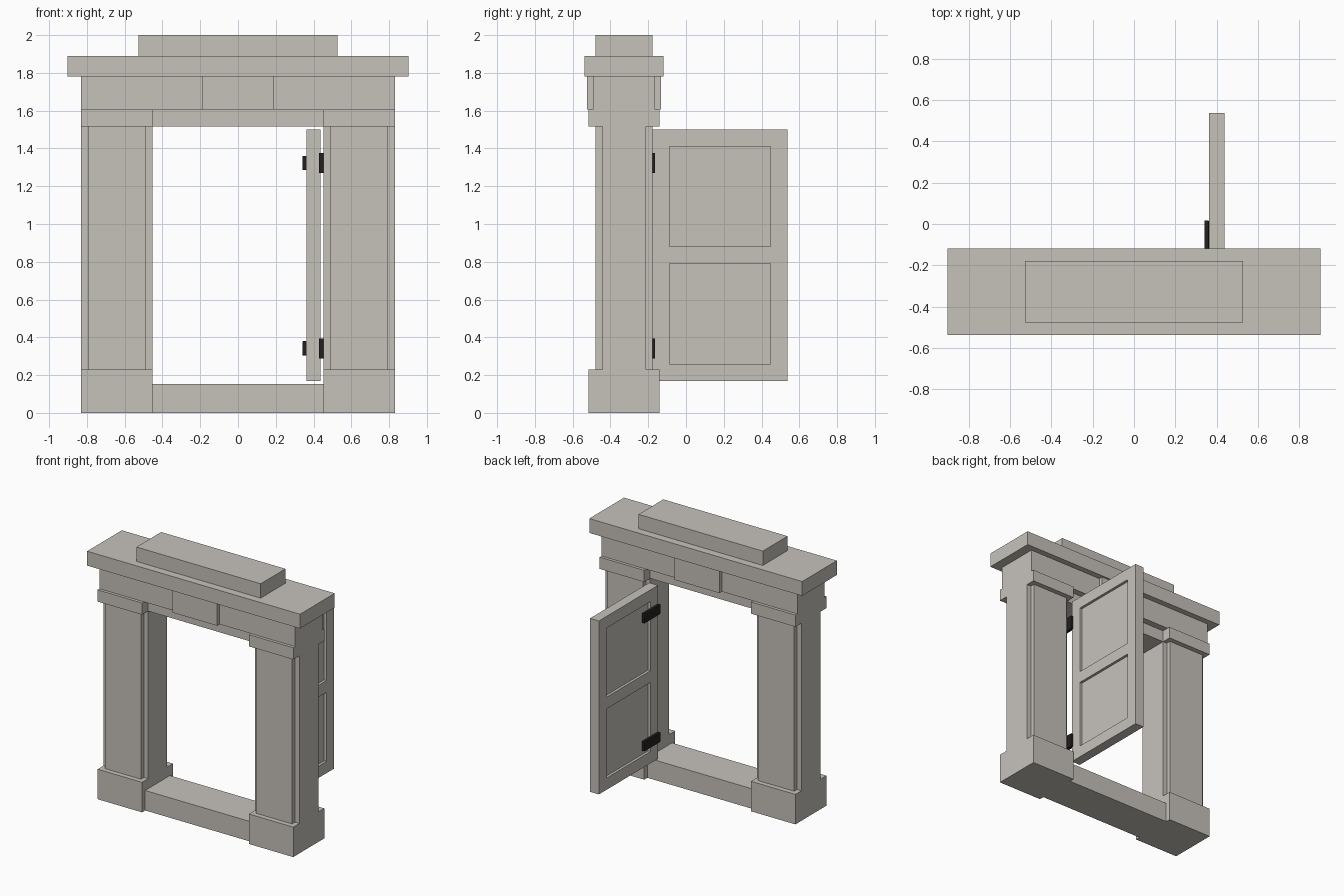
import bpy
import bmesh
from mathutils import Matrix, Vector

cube = bpy.data.objects.get("Cube")
if cube:
    bpy.data.objects.remove(cube, do_unlink=True)


def make_material(name, rgb):
    mat = bpy.data.materials.new(name)
    mat.use_nodes = True
    color = (*rgb, 1)
    mat.diffuse_color = color
    mat.node_tree.nodes["Principled BSDF"].inputs["Base Color"].default_value = color
    return mat


stone = make_material("pale stone", (0.565, 0.539, 0.497))
iron = make_material("black iron", (0.017, 0.015, 0.014))


def box_mesh(x, y, z):
    bm = bmesh.new()
    size = Vector((x[1] - x[0], y[1] - y[0], z[1] - z[0]))
    center = Vector((sum(x), sum(y), sum(z))) / 2
    bmesh.ops.create_cube(bm, size=1, matrix=Matrix.Translation(center) @ Matrix.Diagonal((*size, 1)))
    return bm


def finish(name, bm, mat):
    mesh = bpy.data.meshes.new(name)
    bm.to_mesh(mesh)
    bm.free()
    mesh.materials.append(mat)
    obj = bpy.data.objects.new(name, mesh)
    bpy.context.collection.objects.link(obj)
    return obj


def box(name, x, y, z, mat=stone):
    return finish(name, box_mesh(x, y, z), mat)


MID_Y = -0.328            # middle of the frame's depth
OUTER, INNER = 0.83, 0.453
BASE_TOP, HEAD, FASCIA, CORNICE, CAP = 0.23, 1.515, 1.605, 1.78, 1.89


def depth(half):
    return MID_Y - half, MID_Y + half


# Posts on both sides, with raised pilasters front and back
for side, s in (("left", 1), ("right", -1)):
    full = sorted((s * INNER, s * OUTER))
    narrow = sorted((s * 0.488, s * 0.793))
    box(side + "_plinth", full, depth(0.188), (0, BASE_TOP))
    box(side + "_post", full, depth(0.115), (BASE_TOP, HEAD))
    box(side + "_pilaster", narrow, depth(0.15), (BASE_TOP, HEAD))
    box(side + "_capital", full, depth(0.188), (HEAD, FASCIA))

# Threshold and stacked header
box("threshold", (-INNER, INNER), depth(0.15), (0, 0.153))
box("lintel", (-INNER, INNER), depth(0.115), (HEAD, FASCIA))
box("fascia", (-OUTER, OUTER), depth(0.165), (FASCIA, CORNICE))
box("keystone", (-0.19, 0.19), depth(0.195), (FASCIA, CORNICE))
box("cornice", (-0.903, 0.903), depth(0.21), (CORNICE, CAP))
box("cap_block", (-0.527, 0.527), depth(0.15), (CAP, 2.0))

# Open door with two recessed panels on each face
DOOR_X, DOOR_Y, DOOR_Z = (0.362, 0.437), (-0.178, 0.538), (0.17, 1.5)
PANEL_Y = (-0.088, 0.448)
PANELS_Z = ((0.26, 0.79), (0.88, 1.41))
bm = box_mesh(DOOR_X, DOOR_Y, DOOR_Z)
cuts = [((0, y, 0), (0, 1, 0)) for y in PANEL_Y]
cuts += [((0, 0, z), (0, 0, 1)) for pair in PANELS_Z for z in pair]
for co, no in cuts:
    bmesh.ops.bisect_plane(bm, geom=bm.verts[:] + bm.edges[:] + bm.faces[:], plane_co=co, plane_no=no)


def is_panel(face):
    c = face.calc_center_median()
    in_height = any(a < c.z < b for a, b in PANELS_Z)
    return abs(face.normal.x) > 0.9 and PANEL_Y[0] < c.y < PANEL_Y[1] and in_height


bm.normal_update()
panels = [f for f in bm.faces if is_panel(f)]
bmesh.ops.inset_individual(bm, faces=panels, thickness=0.0, depth=-0.02)
finish("door", bm, stone)

# Hinges: strap on the door and leaf on the post
for place, z in (("lower", 0.342), ("upper", 1.323)):
    strap = box(place + "_hinge_strap", (0.341, 0.363), (-0.178, 0.017), (z - 0.038, z + 0.038), iron)
    bevel = strap.modifiers.new("soft_edges", "BEVEL")
    bevel.width = 0.004
    bevel.segments = 2
    box(place + "_hinge_leaf", (0.428, INNER), (-0.25, -0.165), (z - 0.053, z + 0.053), iron)
